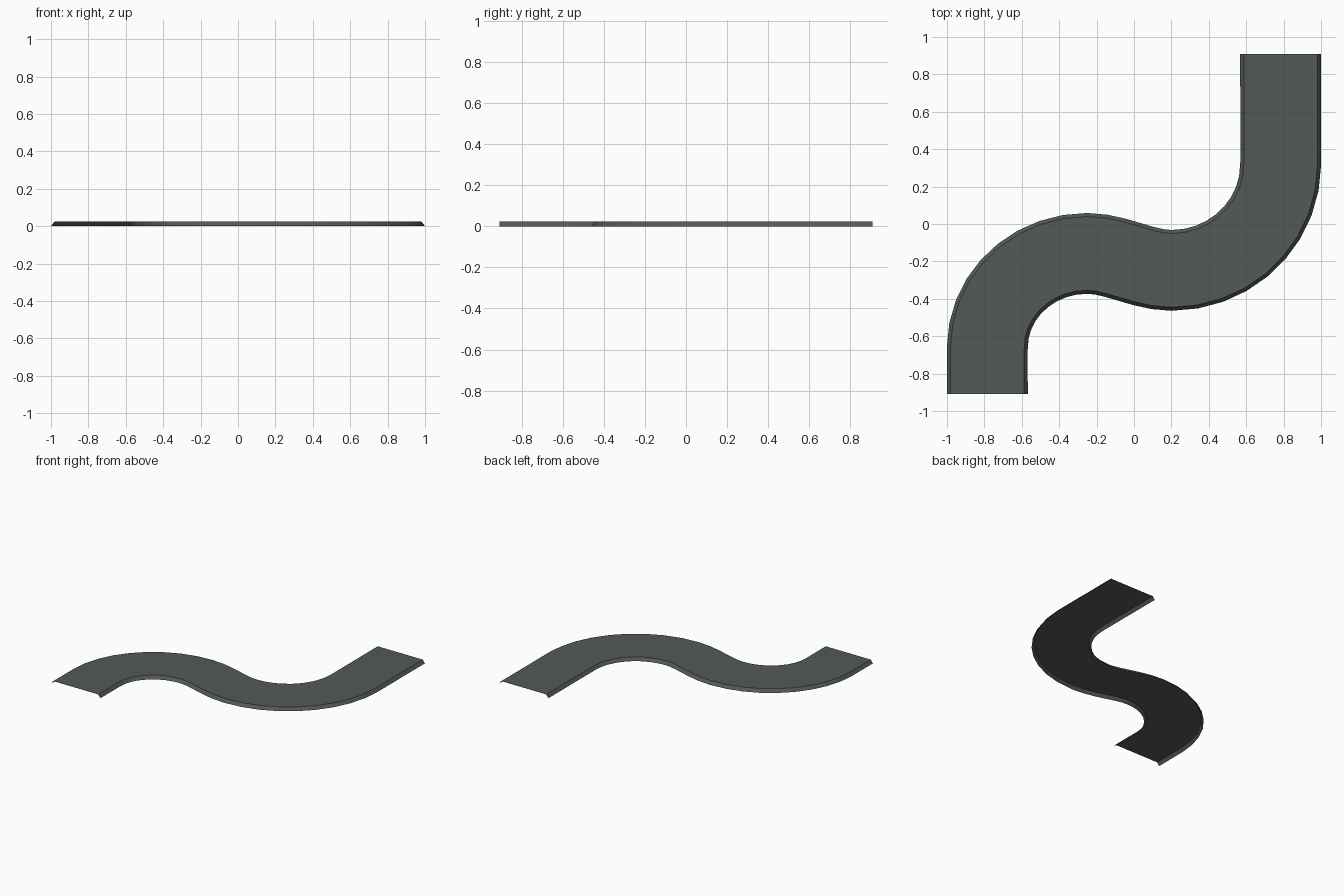
import bpy, bmesh
from mathutils import Vector
from mathutils.geometry import interpolate_bezier

if "Cube" in bpy.data.objects:
    bpy.data.objects.remove(bpy.data.objects["Cube"])

asphalt = bpy.data.materials.new("asphalt grey")
asphalt.diffuse_color = (0.085, 0.102, 0.098, 1)
asphalt.use_nodes = True
asphalt.node_tree.nodes["Principled BSDF"].inputs["Base Color"].default_value = asphalt.diffuse_color

# Centre line: straight, bend, S transition, bend, straight
K = 0.552
A, B, C, D = (-0.784, -0.66), (-0.25, -0.157), (0.2, -0.248), (0.784, 0.32)
spans = [
    (A, (A[0], A[1] + K * (B[1] - A[1])), (B[0] - K * (B[0] - A[0]), B[1]), B, 10),
    (B, (B[0] + 0.15, B[1]), (C[0] - 0.15, C[1]), C, 7),
    (C, (C[0] + K * (D[0] - C[0]), C[1]), (D[0], D[1] - K * (D[1] - C[1])), D, 10),
]
path = [Vector((A[0], -0.91))]
for p0, h0, h1, p1, n in spans:
    pts = interpolate_bezier(*[Vector((*p, 0)) for p in (p0, h0, h1, p1)], n)
    path += [p.to_2d() for p in (pts if p0 == A else pts[1:])]
path.append(Vector((D[0], 0.91)))

# Cross-section: flat top with sloped shoulders, open underneath
section = [(-0.216, 0.0), (-0.197, 0.025), (0.197, 0.025), (0.216, 0.0)]

bm = bmesh.new()
rows = []
for i, p in enumerate(path):
    if i in (0, len(path) - 1):
        t = Vector((0, 1))
    else:
        t = ((p - path[i - 1]).normalized() + (path[i + 1] - p).normalized()).normalized()
    side = Vector((t.y, -t.x))
    rows.append([bm.verts.new((*(p + side * s), z)) for s, z in section])
for a, b in zip(rows, rows[1:]):
    for j in range(3):
        bm.faces.new((a[j], a[j + 1], b[j + 1], b[j]))

# Road surface and shoulders
mesh = bpy.data.meshes.new("road")
bm.to_mesh(mesh)
bm.free()
mesh.materials.append(asphalt)
road = bpy.data.objects.new("road", mesh)
bpy.context.collection.objects.link(road)
